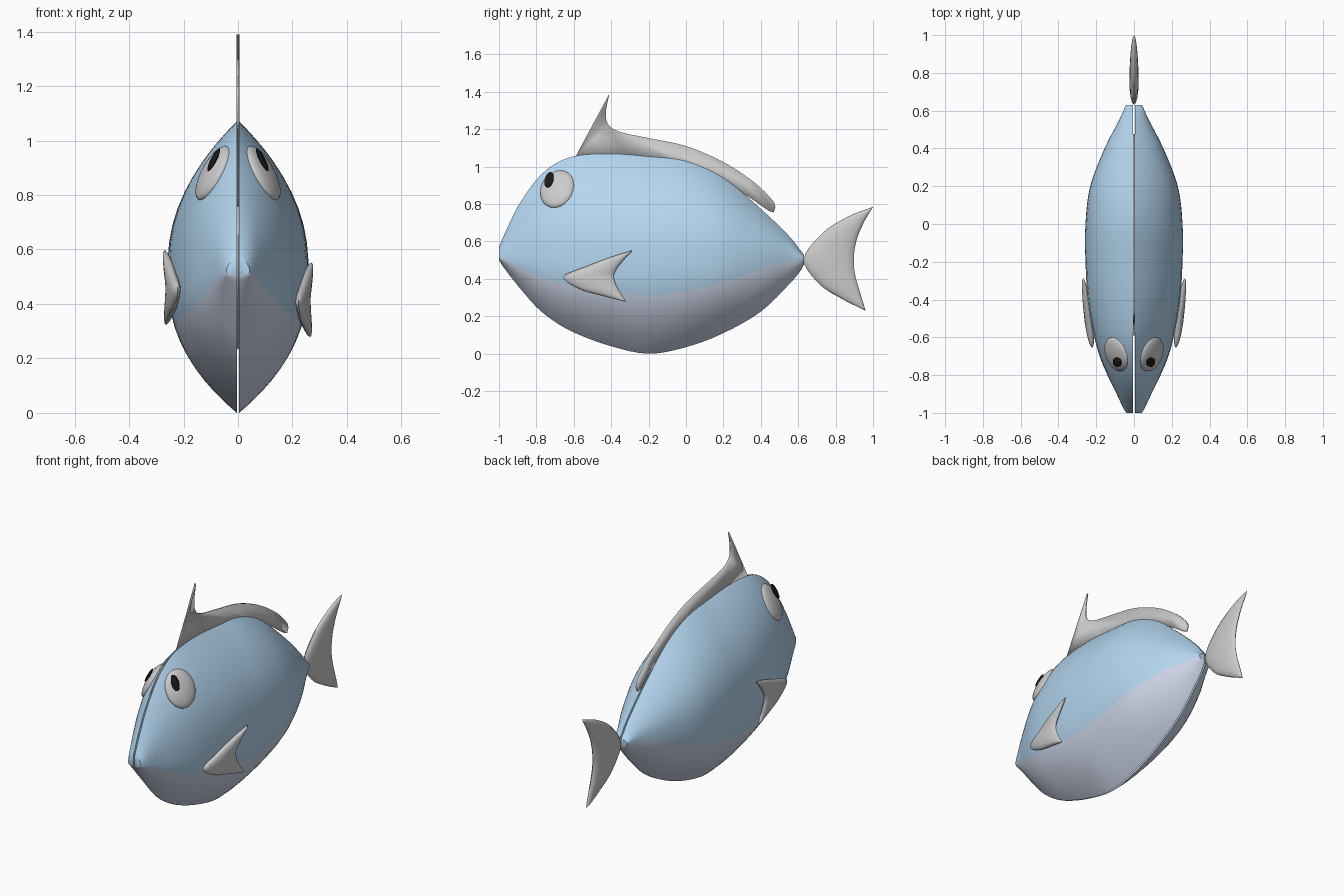
import bpy, bmesh, math
from mathutils import Vector

if "Cube" in bpy.data.objects:
    bpy.data.objects.remove(bpy.data.objects["Cube"])


def material(name, rgb):
    m = bpy.data.materials.new(name)
    m.diffuse_color = (*rgb, 1)
    m.use_nodes = True
    m.node_tree.nodes["Principled BSDF"].inputs["Base Color"].default_value = m.diffuse_color
    return m


BLUE = material("blue", (0.46, 0.68, 0.88))
BELLY = material("belly_grey_blue", (0.62, 0.68, 0.82))
BLACK = material("black", (0.01, 0.01, 0.01))


def spline(pts, n):
    """Catmull-Rom curve through points of any dimension."""
    P = [Vector(p) for p in pts]
    P = [2 * P[0] - P[1]] + P + [2 * P[-1] - P[-2]]
    out = []
    for i in range(1, len(P) - 2):
        a, b, c, d = P[i - 1:i + 3]
        for k in range(n):
            t = k / n
            out.append(0.5 * (2 * b + (c - a) * t + (2 * a - 5 * b + 4 * c - d) * t * t
                              + (3 * b - a - 3 * c + d) * t ** 3))
    return out + [P[-2]]


def finish(name, bm, mats=(), angle=40):
    bmesh.ops.remove_doubles(bm, verts=bm.verts, dist=1e-5)
    bmesh.ops.recalc_face_normals(bm, faces=bm.faces)
    me = bpy.data.meshes.new(name)
    bm.to_mesh(me)
    bm.free()
    for m in mats:
        me.materials.append(m)
    ob = bpy.data.objects.new(name, me)
    bpy.context.collection.objects.link(ob)
    bpy.ops.object.select_all(action='DESELECT')
    ob.select_set(True)
    bpy.context.view_layer.objects.active = ob
    bpy.ops.object.shade_smooth_by_angle(angle=math.radians(angle))
    return ob


# Body half: stations of y, top, bottom, colour line, half width
GAP = 0.004
stations = [(-1.0, .57, .50, .51, .038), (-.97, .64, .455, .505, .055), (-.9, .785, .365, .47, .088),
            (-.8, .93, .25, .42, .137), (-.7, 1.015, .17, .385, .178), (-.58, 1.06, .105, .36, .21),
            (-.4, 1.07, .04, .335, .24), (-.2, 1.055, 0, .31, .253), (0, 1.03, .035, .335, .253),
            (.2, .94, .11, .385, .228), (.4, .775, .225, .455, .152), (.55, .63, .37, .495, .075),
            (.61, .555, .44, .50, .048), (.63, .53, .475, .50, .038)]
bm = bmesh.new()
rings = []
for y, top, bot, line, w in spline(stations, 4):
    mid = min(max(0.51, bot + .02), top - .02)
    split = math.asin(max(-1, min(0, (line - mid) / (mid - bot))))
    angles = [split + (math.pi / 2 - split) * i / 16 for i in range(16, 0, -1)]
    angles += [split - (split + math.pi / 2) * i / 10 for i in range(11)]
    ring = []
    for a in angles:
        h = math.sin(a)
        z = mid + h * (top - mid if h > 0 else mid - bot)
        ring.append(bm.verts.new((GAP + w * (1 - abs(h) ** 2.4), y, z)))
    rings.append(ring)
for r, s in zip(rings, rings[1:]):
    for i in range(len(r) - 1):
        bm.faces.new((r[i], s[i], s[i + 1], r[i + 1])).material_index = int(i >= 16)
bm.faces.new(rings[0])
bm.faces.new(rings[-1])
body = finish("body", bm, (BLUE, BELLY))
body.modifiers.new("mirror", 'MIRROR').use_mirror_merge = False

# Dorsal fin: thin plate set into the gap
edge = [(-.59, 1.055)] + spline([(-.41, 1.39), (-.428, 1.29), (-.415, 1.225), (-.35, 1.185), (-.2, 1.153),
        (0, 1.11), (.2, 1.025), (.36, .92), (.45, .835), (.477, .79), (.468, .755)], 5)
edge += spline([(.44, .765), (.3, .86), (.1, .96), (-.2, 1.02), (-.45, 1.04)], 3)
bm = bmesh.new()
bm.faces.new([bm.verts.new((0, p[0], p[1])) for p in edge])
fin = finish("dorsal_fin", bm)
solid = fin.modifiers.new("thickness", 'SOLIDIFY')
solid.thickness, solid.offset = 0.01, 0


def puffed_fin(name, lead, trail, thick, x_of_y, dz=0):
    """Cushion-like fin lofted between a leading and a trailing edge."""
    bm = bmesh.new()
    A, B = spline(lead, 5), spline(trail, 5)
    N, loops = 8, []
    for i, (a, b) in enumerate(zip(A, B)):
        taper = max(0, math.sin(math.pi * i / (len(A) - 1))) ** 0.5
        loop = []
        for k in range(2 * N):
            t = math.pi * k / N
            p = a.lerp(b, (1 - math.cos(t)) / 2)
            loop.append(bm.verts.new((x_of_y(p.x) + thick * taper * math.sin(t), p.x, p.y + dz)))
        loops.append(loop)
    for r, s in zip(loops, loops[1:]):
        for k in range(2 * N):
            j = (k + 1) % (2 * N)
            bm.faces.new((r[k], r[j], s[j], s[k]))
    bmesh.ops.dissolve_degenerate(bm, dist=1e-5, edges=bm.edges)
    return finish(name, bm, angle=60)


# Tail fin
puffed_fin("tail_fin",
           [(1.0, .785), (.87, .735), (.73, .645), (.63, .505), (.71, .375), (.83, .295), (.96, .23)],
           [(1.0, .785), (.95, .70), (.91, .60), (.897, .50), (.905, .42), (.93, .33), (.96, .23)],
           .025, lambda y: 0)

for side, tag, dz in ((1, "right", 0), (-1, "left", .045)):
    # Side fins
    puffed_fin(tag + "_side_fin",
               [(-.285, .553), (-.40, .517), (-.53, .468), (-.655, .41), (-.57, .345), (-.45, .31), (-.32, .277)],
               [(-.285, .553), (-.33, .505), (-.37, .455), (-.387, .415), (-.375, .37), (-.35, .325), (-.32, .277)],
               .022, lambda y: side * (.222 + .13 * (y + .65)), dz)
    # Eyes and pupils
    turn = Vector((side * .83, -.3, .47)).to_track_quat('Z', 'Y').to_euler()
    for part, loc, scale, mat in (("eye", (.091, -.688, .88), (.095, .112, .034), None),
                                  ("pupil", (.089, -.732, .93), (.025, .047, .008), BLACK)):
        bpy.ops.mesh.primitive_uv_sphere_add(segments=32, ring_count=16, rotation=turn,
                                             location=(side * loc[0], loc[1], loc[2]))
        ob = bpy.context.object
        ob.name, ob.scale = tag + "_" + part, scale
        bpy.ops.object.shade_smooth()
        if mat:
            ob.data.materials.append(mat)
